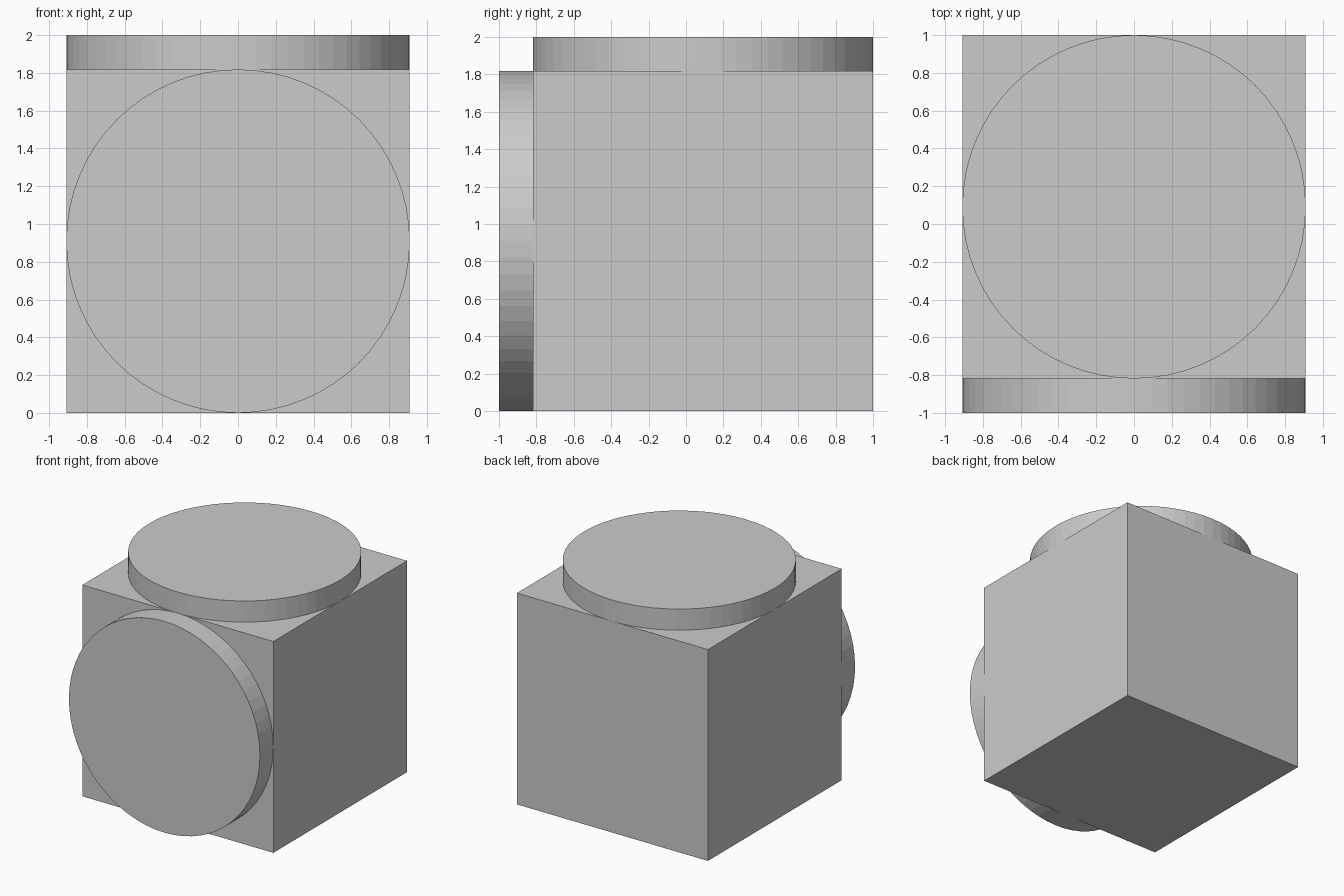
import bpy
from math import pi

if "Cube" in bpy.data.objects:
    bpy.data.objects.remove(bpy.data.objects["Cube"])

SIDE = 20 / 11       # cube edge
DEPTH = 2 / 11       # disc thickness
CY = DEPTH / 2       # cube centre in y


def disc(name, location, rotation=(0, 0, 0)):
    bpy.ops.mesh.primitive_cylinder_add(
        vertices=64, radius=SIDE / 2, depth=DEPTH,
        location=location, rotation=rotation)
    bpy.context.object.name = name


# Main cube block
bpy.ops.mesh.primitive_cube_add(size=SIDE, location=(0, CY, SIDE / 2))
bpy.context.object.name = "cube_body"

# Round plates on the top and front faces
disc("top_disc", (0, CY, SIDE + DEPTH / 2))
disc("front_disc", (0, -1 + DEPTH / 2, SIDE / 2), (pi / 2, 0, 0))
